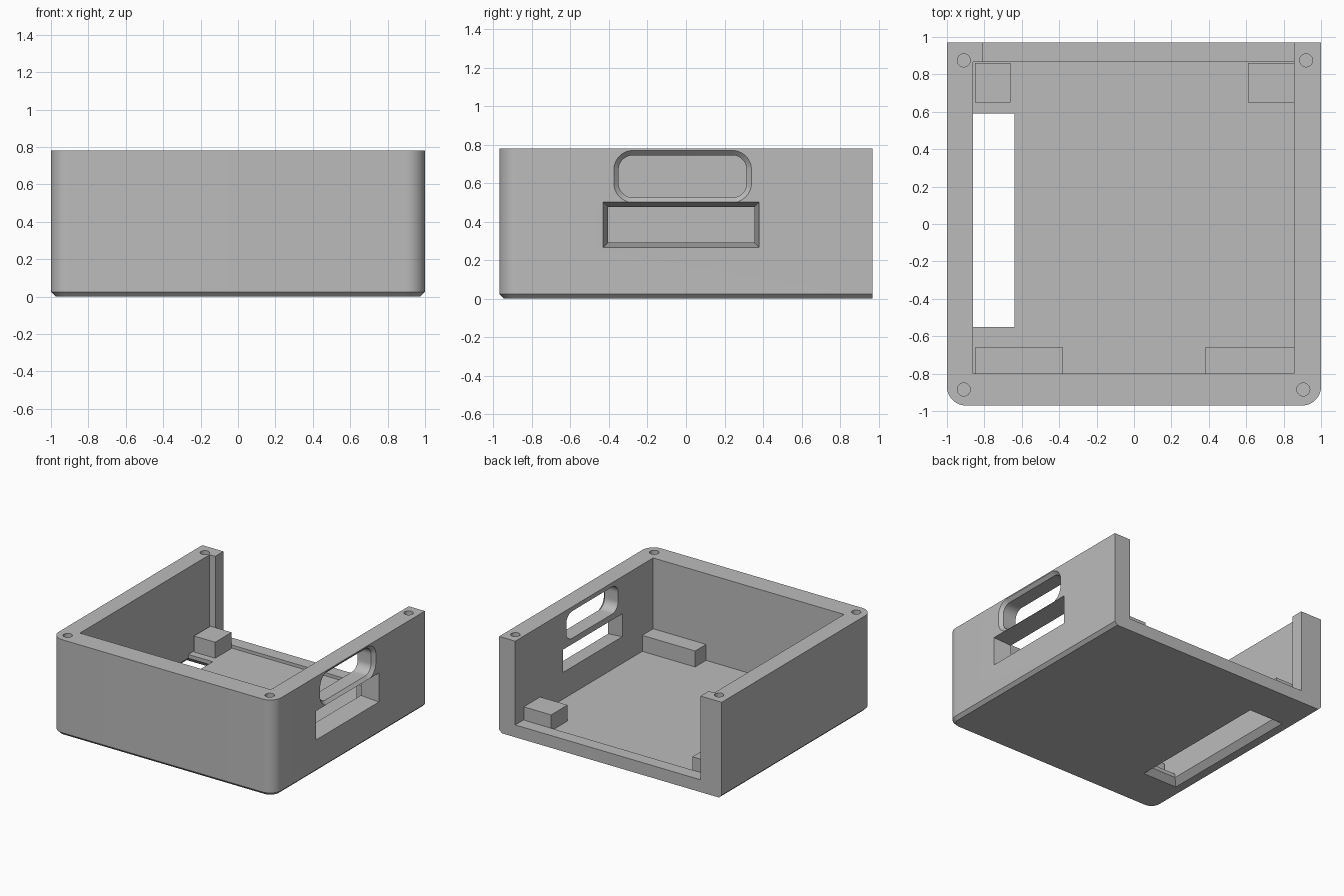
import bpy, bmesh, math

cube = bpy.data.objects.get("Cube")
if cube:
    bpy.data.objects.remove(cube, do_unlink=True)

grey = bpy.data.materials.new("plain_grey")
grey.use_nodes = True
color = (0.5, 0.5, 0.5, 1)
grey.diffuse_color = color
grey.node_tree.nodes["Principled BSDF"].inputs["Base Color"].default_value = color


def loft(name, rings):
    """Closed solid through rings of equal point count."""
    bm = bmesh.new()
    loops = [[bm.verts.new(p) for p in ring] for ring in rings]
    n = len(loops[0])
    for a, b in zip(loops, loops[1:]):
        for i in range(n):
            j = (i + 1) % n
            bm.faces.new((a[i], a[j], b[j], b[i]))
    bm.faces.new(loops[0])
    bm.faces.new(loops[-1])
    bmesh.ops.recalc_face_normals(bm, faces=bm.faces)
    mesh = bpy.data.meshes.new(name)
    bm.to_mesh(mesh)
    bm.free()
    obj = bpy.data.objects.new(name, mesh)
    bpy.context.collection.objects.link(obj)
    mesh.materials.append(grey)
    return obj


def rect(u0, u1, v0, v1, radii=(0, 0, 0, 0), steps=12):
    """Rounded rectangle; radii run from the low corner anticlockwise."""
    corners = ((u0, v0, 1, 1), (u1, v0, -1, 1), (u1, v1, -1, -1), (u0, v1, 1, -1))
    pts = []
    for k, ((u, v, su, sv), r) in enumerate(zip(corners, radii)):
        if r == 0:
            pts.append((u, v))
            continue
        for i in range(steps + 1):
            a = math.pi + (k + i / steps) * math.pi / 2
            pts.append((u + su * r + r * math.cos(a), v + sv * r + r * math.sin(a)))
    return pts


def at_z(pts, z):
    return [(u, v, z) for u, v in pts]


def at_x(pts, x):
    return [(x, u, v) for u, v in pts]


def box(name, x0, x1, y0, y1, z0, z1):
    pts = rect(x0, x1, y0, y1)
    return loft(name, [at_z(pts, z0), at_z(pts, z1)])


# Outer shell: rounded front corners, chamfered bottom except at the back
R, C, H = 0.1, 0.025, 0.78
outline = rect(-1, 1, -0.97, 0.97, (R, R, 0, 0))
base = rect(-1 + C, 1 - C, -0.97 + C, 0.97, (R - C, R - C, 0, 0))
shell = loft("open_case", [at_z(base, 0), at_z(outline, C), at_z(outline, H)])

# Cavity and open back with a low sill
FLOOR = 0.075
cutters = [
    box("cavity_cutter", -0.86, 0.855, -0.80, 0.865, FLOOR, 1),
    box("back_opening_cutter", -0.81, 0.855, 0.85, 1.1, 0.1, 1),
]

# Floor slot, flared underneath
F = 0.045
slot = rect(-0.86, -0.64, -0.55, 0.59)
flare = rect(-0.86 - F, -0.64 + F, -0.55 - F, 0.59 + F)
cutters.append(loft("floor_slot_cutter", [
    at_z(flare, -0.05), at_z(flare, 0), at_z(slot, F), at_z(slot, 0.2)]))

# Rounded upper window with a chamfered rim
hole = rect(-0.35, 0.315, 0.525, 0.745, (0.075,) * 4)
rim = rect(-0.375, 0.34, 0.5, 0.77, (0.1,) * 4)
cutters.append(loft("upper_window_cutter", [
    at_x(hole, 0.8), at_x(hole, 1 - C), at_x(rim, 1), at_x(rim, 1.05)]))

# Rectangular lower window tapering through the wall
hole = rect(-0.405, 0.355, 0.292, 0.477)
rim = rect(-0.43, 0.38, 0.267, 0.502)
cutters.append(loft("lower_window_cutter", [
    at_x(hole, 0.8), at_x(hole, 0.855), at_x(rim, 1), at_x(rim, 1.05)]))

# Screw holes in the top corners
for x, y in ((-0.91, 0.875), (0.92, 0.875), (-0.91, -0.885), (0.905, -0.885)):
    r = 0.035
    ring = rect(x - r, x + r, y - r, y + r, (r * 0.999,) * 4, 6)
    cutters.append(loft("screw_hole_cutter", [at_z(ring, 0.48), at_z(ring, 1)]))

for cutter in cutters:
    mod = shell.modifiers.new(cutter.name, "BOOLEAN")
    mod.operation = "DIFFERENCE"
    mod.solver = "EXACT"
    mod.object = cutter
    cutter.hide_render = True

# Bake the cuts and discard the cutters
graph = bpy.context.evaluated_depsgraph_get()
baked = bpy.data.meshes.new_from_object(shell.evaluated_get(graph))
shell.modifiers.clear()
shell.data = baked
for cutter in cutters:
    bpy.data.objects.remove(cutter, do_unlink=True)

bpy.ops.object.select_all(action="DESELECT")
shell.select_set(True)
bpy.context.view_layer.objects.active = shell
bpy.ops.object.shade_smooth_by_angle(angle=math.radians(25))

# Support blocks standing on the floor
TOP = 0.205
box("front_left_support", 0.38, 0.855, -0.80, -0.66, FLOOR, TOP)
box("front_right_support", -0.85, -0.38, -0.80, -0.66, FLOOR, TOP)
box("back_left_support", 0.61, 0.855, 0.65, 0.86, FLOOR, TOP)
box("back_right_support", -0.85, -0.66, 0.65, 0.86, FLOOR, TOP)
